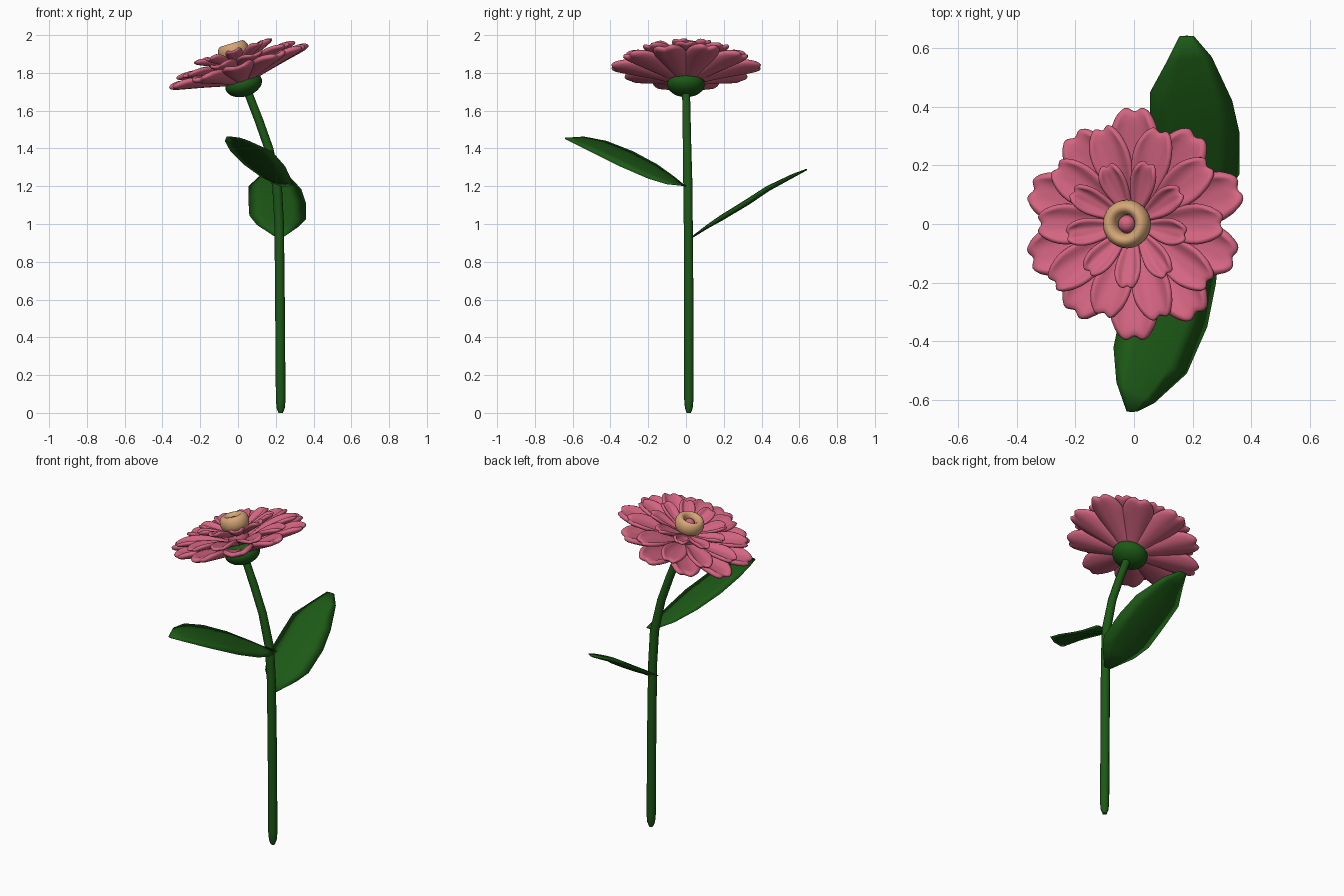
import bpy, bmesh, math
from math import sin, cos, pi, exp
from mathutils import Matrix, Vector

if "Cube" in bpy.data.objects:
    bpy.data.objects.remove(bpy.data.objects["Cube"])


def material(name, rgb):
    m = bpy.data.materials.new(name)
    m.diffuse_color = (*rgb, 1)
    m.use_nodes = True
    m.node_tree.nodes["Principled BSDF"].inputs["Base Color"].default_value = m.diffuse_color
    return m


GREEN = material("green", (0.012, 0.10, 0.008))
PINK = material("pink", (0.66, 0.13, 0.22))
TAN = material("tan", (0.66, 0.38, 0.18))

# Local frame of the tilted flower head
HEAD = Matrix.Translation((0.03, 0, 1.74)) @ Matrix.Rotation(math.radians(-17), 4, 'Y')


def make_object(name, bm, mat):
    bmesh.ops.recalc_face_normals(bm, faces=bm.faces)
    me = bpy.data.meshes.new(name)
    bm.to_mesh(me)
    bm.free()
    me.materials.append(mat)
    me.shade_smooth()
    ob = bpy.data.objects.new(name, me)
    bpy.context.collection.objects.link(ob)
    return ob


# Stem: tapered tube that bends towards the head
cu = bpy.data.curves.new("stem", 'CURVE')
cu.dimensions = '3D'
cu.bevel_depth = 0.027
cu.bevel_resolution = 3
cu.use_fill_caps = True
path = [(0.226, 0.015, 0, 0.45), (0.226, 0.015, 0.025, 0.8), (0.226, 0.015, 0.07, 0.95),
        (0.222, 0.015, 0.6, 0.95), (0.218, 0.012, 1.0, 0.93), (0.207, 0.01, 1.2, 0.95),
        (0.163, 0.006, 1.4, 0.87), (0.11, 0.003, 1.55, 0.85), (0.04, 0, 1.73, 0.8)]
sp = cu.splines.new('POLY')
sp.points.add(len(path) - 1)
for p, (x, y, z, r) in zip(sp.points, path):
    p.co = (x, y, z, 1)
    p.radius = r
sp.use_smooth = True
cu.materials.append(GREEN)
bpy.context.collection.objects.link(bpy.data.objects.new("stem", cu))


# Leaves: pillow-shaped loft between a left and a right edge
def leaf(name, left, right, thick, sag):
    bm = bmesh.new()
    rings = []
    n = len(left) - 1
    for i, (a, b) in enumerate(zip(left, right)):
        a, b = Vector(a), Vector(b)
        along = Vector(left[min(i + 1, n)]) - Vector(left[max(i - 1, 0)]) \
            + Vector(right[min(i + 1, n)]) - Vector(right[max(i - 1, 0)])
        nrm = along.cross(b - a).normalized()
        if nrm.z < 0:
            nrm.negate()
        k = 0.25 + 0.75 * sin(pi * i / n)
        ring = []
        for t, h in ((0, 0), (.25, .7), (.5, 1), (.75, .7), (1, 0), (.75, -.7), (.5, -1), (.25, -.7)):
            off = h * thick * k - sag * k * (1 - (2 * t - 1) ** 2)
            ring.append(bm.verts.new(a.lerp(b, t) + nrm * off))
        rings.append(ring)
    for r, s in zip(rings, rings[1:]):
        for j in range(8):
            bm.faces.new((r[j], r[(j + 1) % 8], s[(j + 1) % 8], s[j]))
    bm.faces.new(rings[0])
    bm.faces.new(rings[-1])
    return make_object(name, bm, GREEN)


leaf("back_leaf",
     [(.20, .03, .93), (.10, .12, .995), (.06, .2, 1.045), (.055, .33, 1.125), (.055, .45, 1.2),
      (.115, .56, 1.255), (.155, .64, 1.29)],
     [(.24, .03, .93), (.32, .11, .985), (.36, .17, 1.025), (.36, .31, 1.11), (.335, .42, 1.185),
      (.265, .57, 1.26), (.205, .64, 1.29)], 0.016, 0.004)
leaf("front_leaf",
     [(.22, 0, 1.2), (.12, -.06, 1.25), (.03, -.15, 1.315), (-.04, -.28, 1.385), (-.07, -.42, 1.44),
      (-.06, -.54, 1.463), (-.025, -.64, 1.455)],
     [(.27, 0, 1.2), (.285, -.1, 1.21), (.28, -.2, 1.24), (.25, -.35, 1.305), (.18, -.51, 1.385),
      (.07, -.61, 1.435), (.01, -.64, 1.452)], 0.014, 0.0)


# Petal rings: notched, trough-shaped petals repeated around the head axis
def petal_ring(name, count, start, r0, r1, z0, z1, bow, half_w, cup, thick):
    bm = bmesh.new()
    nu, nv = 8, 7
    for c in range(count):
        ang = math.radians(start) + 2 * pi * c / count
        vary = 1 + 0.03 * sin(c * 2.3 + start)
        grid = []
        for iv in range(nv + 1):
            v = iv / nv
            w = half_w * (0.28 + 0.72 * sin(min(v / 0.82, 1) * pi / 2) ** 1.3)
            w *= 1 - 0.25 * max(0, (v - 0.82) / 0.18)
            row = []
            for iu in range(nu + 1):
                u = 2 * iu / nu - 1
                length = (r1 * vary - r0) * (1 - 0.17 * u ** 4 - 0.07 * exp(-(u / 0.25) ** 2))
                r = r0 + length * v
                z = z0 + (z1 - z0) * v + bow * sin(pi * v) + cup * (u * u - 0.5) * sin(pi * v * 0.75)
                y = w * u
                row.append(bm.verts.new((r * cos(ang) - y * sin(ang), r * sin(ang) + y * cos(ang), z)))
            grid.append(row)
        for a, b in zip(grid, grid[1:]):
            for j in range(nu):
                bm.faces.new((a[j], a[j + 1], b[j + 1], b[j]))
    ob = make_object(name, bm, PINK)
    ob.matrix_world = HEAD
    so = ob.modifiers.new("thickness", 'SOLIDIFY')
    so.thickness = thick
    so.offset = 0
    ob.modifiers.new("smooth", 'SUBSURF').levels = 1
    ob.modifiers["smooth"].render_levels = 1


petal_ring("outer_petals", 10, 90, 0.05, 0.395, 0.02, 0.105, 0.01, 0.088, 0.03, 0.03)
petal_ring("middle_petals", 10, 108, 0.04, 0.345, 0.065, 0.14, 0.012, 0.070, 0.025, 0.022)
petal_ring("inner_petals", 9, 270, 0.03, 0.225, 0.115, 0.19, 0.0, 0.045, 0.02, 0.018)


# Green cup under the petals, pink centre bead and its core
def ball(name, z, radius, height, mat):
    bm = bmesh.new()
    bmesh.ops.create_uvsphere(bm, u_segments=24, v_segments=14, radius=1)
    bmesh.ops.scale(bm, vec=(radius, radius, height), verts=bm.verts)
    ob = make_object(name, bm, mat)
    ob.matrix_world = HEAD @ Matrix.Translation((0, 0, z))


ball("calyx", 0.0, 0.1, 0.065, GREEN)
ball("flower_core", 0.1, 0.06, 0.07, PINK)
ball("centre_bead", 0.185, 0.03, 0.03, PINK)

# Tan ring in the middle of the flower
bpy.ops.mesh.primitive_torus_add(major_radius=0.057, minor_radius=0.026,
                                 major_segments=32, minor_segments=14)
ring = bpy.context.object
ring.name = "centre_ring"
ring.matrix_world = HEAD @ Matrix.Translation((0, 0, 0.185)) @ Matrix.Diagonal((1, 1, 1.6, 1))
ring.data.materials.append(TAN)
bpy.ops.object.shade_smooth()
